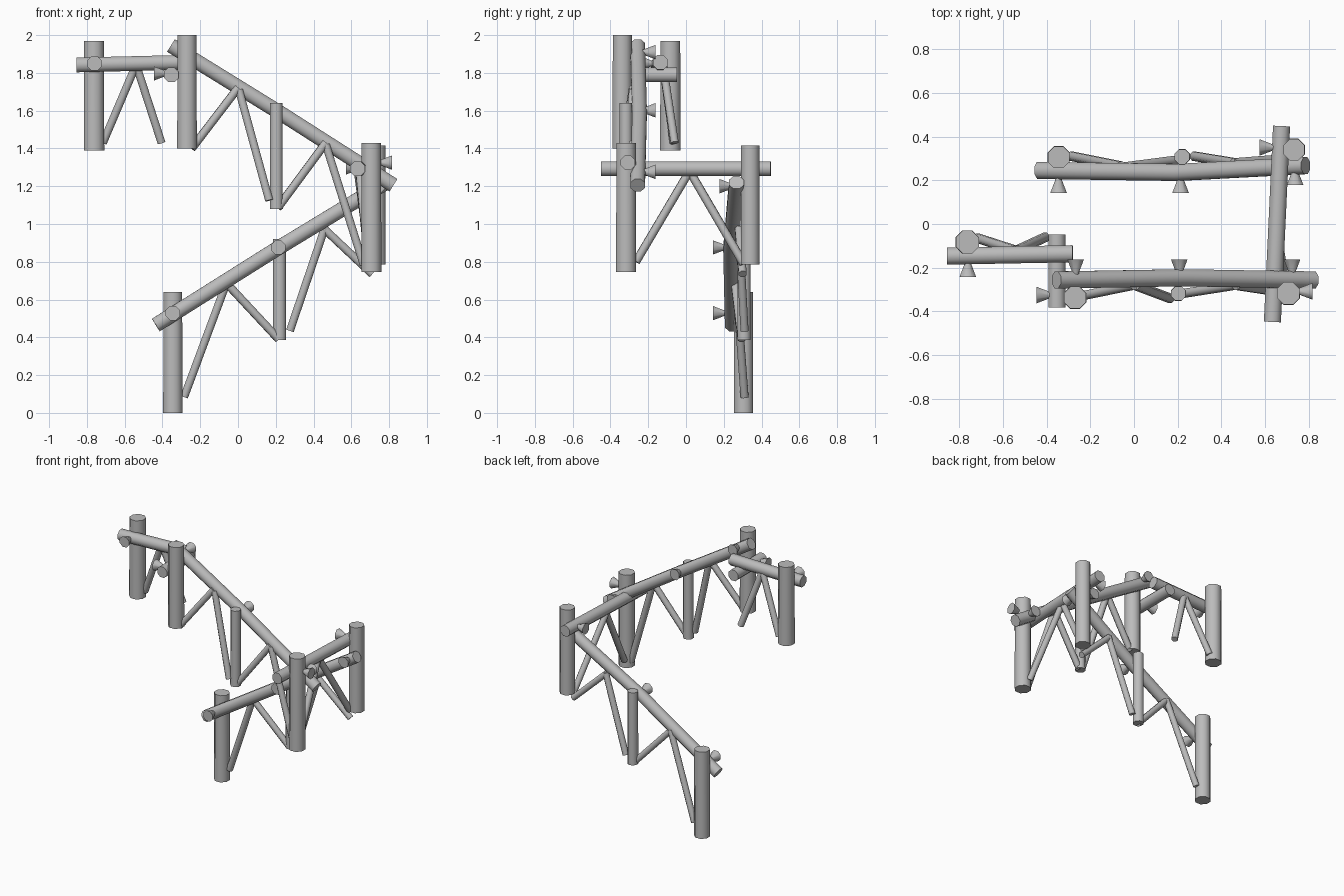
import bpy, bmesh, math
from mathutils import Vector

cube = bpy.data.objects.get("Cube")
if cube:
    bpy.data.objects.remove(cube, do_unlink=True)

grey = bpy.data.materials.new("plain grey")
grey.use_nodes = True
grey.diffuse_color = (0.5, 0.5, 0.5, 1)
bsdf = grey.node_tree.nodes["Principled BSDF"]
bsdf.inputs["Base Color"].default_value = (0.5, 0.5, 0.5, 1)
bsdf.inputs["Roughness"].default_value = 0.8

SIDES = 8


def pole(name, points, radii):
    """Capped eight-sided pole through the points; radii are measured to the flats."""
    pts = [Vector(p) for p in points]
    axis = (pts[-1] - pts[0]).normalized()
    ref = Vector((0, 1, 0)) if abs(axis.z) > 0.9 else Vector((0, 0, 1))
    u = ref.cross(axis).normalized()
    v = axis.cross(u)
    bm = bmesh.new()
    rings = []
    for p, r in zip(pts, radii):
        r /= math.cos(math.pi / SIDES)
        ring = []
        for i in range(SIDES):
            a = (i + 0.5) * math.tau / SIDES
            ring.append(bm.verts.new(p + r * (math.cos(a) * u + math.sin(a) * v)))
        rings.append(ring)
    for low, high in zip(rings, rings[1:]):
        for i in range(SIDES):
            j = (i + 1) % SIDES
            bm.faces.new((low[i], low[j], high[j], high[i]))
    bm.faces.new(rings[0][::-1])
    bm.faces.new(rings[-1])
    bmesh.ops.recalc_face_normals(bm, faces=bm.faces)
    mesh = bpy.data.meshes.new(name)
    bm.to_mesh(mesh)
    bm.free()
    mesh.materials.append(grey)
    ob = bpy.data.objects.new(name, mesh)
    bpy.context.collection.objects.link(ob)
    bpy.ops.object.select_all(action="DESELECT")
    ob.select_set(True)
    bpy.context.view_layer.objects.active = ob
    bpy.ops.object.shade_smooth_by_angle(angle=math.radians(50))
    return ob


# Upright posts: x, y, bottom, top, radius
posts = {
    "back_low_post": (-0.345, 0.305, 0, 0.64, 0.051),
    "back_middle_post": (0.22, 0.307, 0.385, 0.92, 0.035),
    "back_corner_post": (0.732, 0.34, 0.785, 1.415, 0.05),
    "front_corner_post": (0.706, -0.317, 0.745, 1.43, 0.053),
    "front_middle_post": (0.203, -0.318, 1.08, 1.64, 0.034),
    "front_high_post": (-0.27, -0.337, 1.4, 2.0, 0.052),
    "end_post": (-0.762, -0.083, 1.39, 1.97, 0.054),
}
for name, (x, y, z0, z1, r) in posts.items():
    pole(name, [(x, y, z0), (x, y, z1)], [r, r * 0.97])

# Handrails, slightly bowed where three points are given
rails = {
    "back_rail": [(-0.435, 0.245, 0.465), (0.2, 0.236, 0.865), (0.785, 0.267, 1.22)],
    "front_rail": [(-0.355, -0.256, 1.945), (0.22, -0.246, 1.59), (0.823, -0.256, 1.205)],
    "side_rail": [(0.633, -0.448, 1.293), (0.675, 0.448, 1.293)],
    "end_rail": [(-0.855, -0.147, 1.842), (-0.28, -0.136, 1.856)],
    "end_cross_rail": [(-0.353, -0.383, 1.79), (-0.353, -0.047, 1.79)],
}
for name, pts in rails.items():
    pole(name, pts, [0.039] * len(pts))

# Slanted braces: foot and head of each
braces = {
    "back_brace": [
        ((-0.285, 0.31, 0.085), (-0.06, 0.265, 0.69)),
        ((0.215, 0.295, 0.39), (-0.055, 0.26, 0.68)),
        ((0.275, 0.31, 0.435), (0.46, 0.28, 0.98)),
        ((0.71, 0.3, 0.735), (0.455, 0.28, 0.975)),
    ],
    "front_brace": [
        ((-0.245, -0.33, 1.4), (0.0, -0.28, 1.72)),
        ((0.165, -0.34, 1.125), (0.005, -0.28, 1.71)),
        ((0.21, -0.32, 1.085), (0.465, -0.28, 1.43)),
        ((0.665, -0.31, 0.785), (0.465, -0.28, 1.42)),
    ],
    "side_brace": [
        ((0.69, -0.265, 0.8), (0.645, 0.01, 1.265)),
        ((0.7, 0.305, 0.79), (0.637, 0.025, 1.27)),
    ],
    "end_brace": [
        ((-0.715, -0.065, 1.43), (-0.545, -0.12, 1.83)),
        ((-0.405, -0.06, 1.43), (-0.535, -0.12, 1.83)),
    ],
}
for name, pairs in braces.items():
    for n, pair in enumerate(pairs, 1):
        pole(f"{name}_{n}", pair, [0.021, 0.021])

# Flared pegs: centre of the wide end, and the direction it faces
back, front = Vector((0, 1, 0)), Vector((0, -1, 0))
left, right = Vector((1, 0, 0)), Vector((-1, 0, 0))
pegs = [
    ((-0.345, 0.142, 0.528), front),
    ((0.213, 0.142, 0.876), front),
    ((0.737, 0.178, 1.2), front),
    ((-0.267, -0.162, 1.91), back),
    ((0.207, -0.162, 1.602), back),
    ((0.723, -0.162, 1.276), back),
    ((-0.76, -0.242, 1.85), front),
    ((-0.446, -0.325, 1.797), right),
    ((0.816, -0.308, 1.325), left),
    ((0.573, 0.35, 1.3), right),
]
for n, (tip, face) in enumerate(pegs, 1):
    tip = Vector(tip)
    pole(f"peg_{n}", [tip - face * 0.09, tip - face * 0.06, tip],
         [0.013, 0.015, 0.038])
